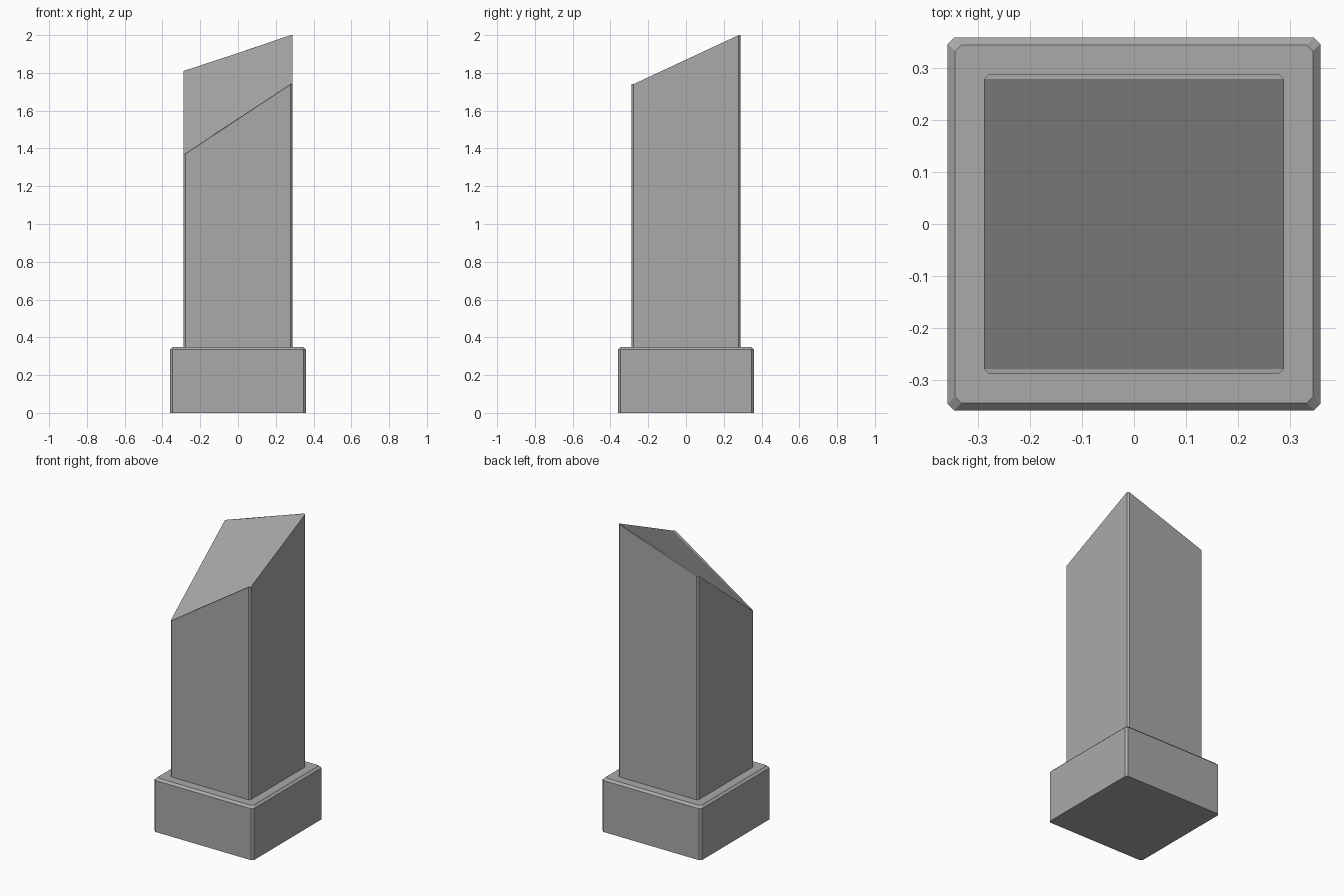
import bpy, bmesh

cube = bpy.data.objects.get("Cube")
if cube:
    bpy.data.objects.remove(cube, do_unlink=True)

stone = bpy.data.materials.new("grey_stone")
stone.use_nodes = True
stone.diffuse_color = (0.4, 0.4, 0.4, 1)
stone.node_tree.nodes["Principled BSDF"].inputs["Base Color"].default_value = (0.4, 0.4, 0.4, 1)


def ring(bm, half, cut, heights):
    """Square ring with clipped corners; heights run from front -x counterclockwise."""
    verts = []
    inner = half - cut
    for i, (sx, sy) in enumerate([(-1, -1), (1, -1), (1, 1), (-1, 1)]):
        pair = [(sx * half, sy * inner), (sx * inner, sy * half)]
        if sx * sy < 0:
            pair.reverse()
        verts += [bm.verts.new((x, y, heights[i])) for x, y in pair]
    return verts


def bridge(bm, low, high):
    n = len(low)
    for i in range(n):
        j = (i + 1) % n
        bm.faces.new((low[i], low[j], high[j], high[i]))


def finish(bm, name):
    bmesh.ops.recalc_face_normals(bm, faces=bm.faces)
    mesh = bpy.data.meshes.new(name)
    bm.to_mesh(mesh)
    bm.free()
    mesh.materials.append(stone)
    bpy.context.collection.objects.link(bpy.data.objects.new(name, mesh))


# Plinth: square block with chamfered corners and top rim
bm = bmesh.new()
rings = [ring(bm, half, 0.012, [z] * 4)
         for half, z in [(0.359, 0), (0.359, 0.336), (0.345, 0.35)]]
for low, high in zip(rings, rings[1:]):
    bridge(bm, low, high)
bm.faces.new(rings[0][::-1])
bm.faces.new(rings[-1])
finish(bm, "plinth")

# Pillar: clipped square shaft with a slanting, slightly twisted top
bm = bmesh.new()
foot = ring(bm, 0.289, 0.01, [0.3] * 4)
top = ring(bm, 0.289, 0.01, [1.37, 1.74, 2.0, 1.81])
bridge(bm, foot, top)
bm.faces.new(foot[::-1])
bm.faces.new((top[0], top[3], top[4], top[7]))
bm.faces.new((top[0], top[1], top[2], top[3]))
bm.faces.new((top[4], top[5], top[6], top[7]))
finish(bm, "pillar")
